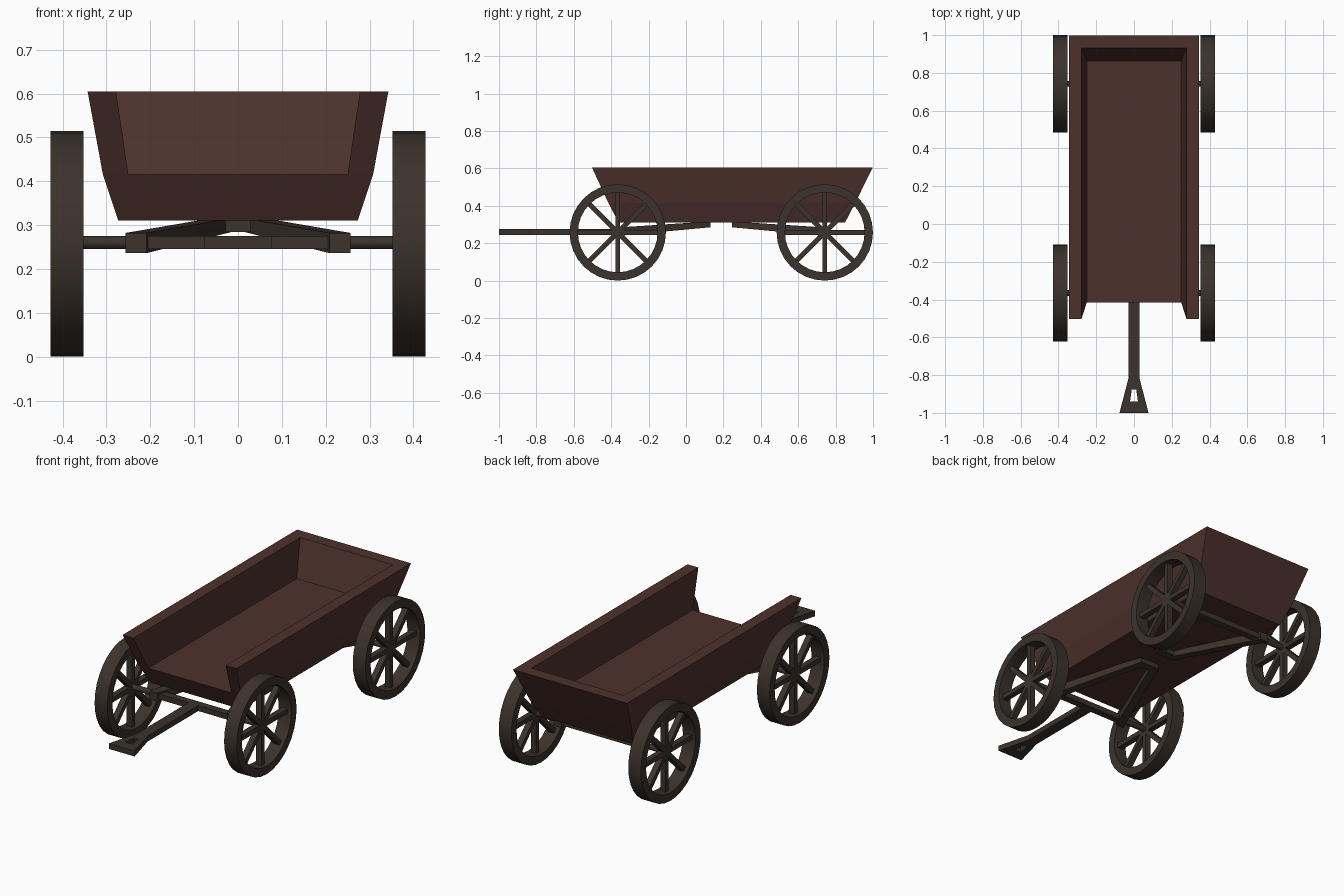
import bpy, bmesh, math
from mathutils import Matrix, Vector

if "Cube" in bpy.data.objects:
    bpy.data.objects.remove(bpy.data.objects["Cube"])

def material(name, rgb):
    m = bpy.data.materials.new(name)
    m.diffuse_color = (*rgb, 1)
    m.use_nodes = True
    m.node_tree.nodes["Principled BSDF"].inputs["Base Color"].default_value = m.diffuse_color
    return m

RED = material("red_wood", (0.075, 0.031, 0.025))
DARK = material("dark_wood", (0.045, 0.032, 0.024))

def make(name, bm, mat):
    bmesh.ops.recalc_face_normals(bm, faces=bm.faces)
    me = bpy.data.meshes.new(name)
    bm.to_mesh(me)
    bm.free()
    me.materials.append(mat)
    ob = bpy.data.objects.new(name, me)
    bpy.context.collection.objects.link(ob)
    return ob

def add_box(bm, lo, hi, rot=Matrix()):
    lo, hi = Vector(lo), Vector(hi)
    m = rot @ Matrix.Translation((lo + hi) / 2) @ Matrix.Diagonal((*(hi - lo), 1))
    bmesh.ops.create_cube(bm, size=1, matrix=m)

def add_loft(bm, a, b):
    # solid between two matching outlines
    va, vb = [bm.verts.new(p) for p in a], [bm.verts.new(p) for p in b]
    n = len(a)
    bm.faces.new(va)
    bm.faces.new(vb)
    for i in range(n):
        j = (i + 1) % n
        bm.faces.new((va[i], va[j], vb[j], vb[i]))

# Bed: flared tray, open at the front
bm = bmesh.new()
def ring(x, y0, y1, z):
    return [bm.verts.new(p) for p in ((-x, y0, z), (x, y0, z), (x, y1, z), (-x, y1, z))]
B = ring(0.273, -0.36, 0.85, 0.31)
M = ring(0.308, -0.415, 0.905, 0.415)
T = ring(0.343, -0.503, 0.998, 0.605)
F = ring(0.25, -0.415, 0.862, 0.415)
I = ring(0.278, -0.503, 0.931, 0.605)
bm.faces.new(B)
bm.faces.new(F)
bm.faces.new((B[0], B[1], M[1], F[1], F[0], M[0]))
for i, j in ((1, 2), (2, 3), (3, 0)):
    for p, q in ((B, M), (M, T), (T, I), (I, F)):
        bm.faces.new((p[i], p[j], q[j], q[i]))
for i in (0, 1):
    bm.faces.new((M[i], F[i], I[i], T[i]))
make("wagon_bed", bm, RED)

# Wheels: rim plus four full-width spokes
R, RI, CZ, SEG = 0.2575, 0.213, 0.2575, 32
def wheel(name, x, y):
    bm = bmesh.new()
    loops = []
    for r, dx in ((R, -0.038), (R, 0.038), (RI, 0.038), (RI, -0.038)):
        loops.append([bm.verts.new((dx, r * math.cos(t), r * math.sin(t)))
                      for t in (2 * math.pi * k / SEG for k in range(SEG))])
    for a in range(4):
        p, q = loops[a], loops[(a + 1) % 4]
        for k in range(SEG):
            n = (k + 1) % SEG
            bm.faces.new((p[k], p[n], q[n], q[k]))
    for k in range(4):
        add_box(bm, (-0.016, -0.22, -0.013), (0.016, 0.22, 0.013),
                Matrix.Rotation(k * math.pi / 4, 4, 'X'))
    ob = make(name, bm, DARK)
    ob.location = (x, y, CZ)
    bpy.context.view_layer.objects.active = ob
    ob.select_set(True)
    bpy.ops.object.shade_smooth_by_angle(angle=math.radians(30))
    ob.select_set(False)

# Running gear: axle, cross beam and V brace; d points towards the middle
def gear(name, y, apex, d):
    bm = bmesh.new()
    bmesh.ops.create_cone(bm, cap_ends=True, segments=16, radius1=0.015, radius2=0.015, depth=0.79,
                          matrix=Matrix.Translation((0, y, 0.26)) @ Matrix.Rotation(math.pi / 2, 4, 'Y'))
    make(name + "_axle", bm, DARK)
    bm = bmesh.new()
    add_box(bm, (-0.23, y - 0.02, 0.245), (0.23, y + 0.02, 0.275))
    ys = y - d * 0.03
    for s in (-1, 1):
        add_loft(bm,
                 [(s * 0.257, ys, 0.236), (s * 0.209, ys, 0.236), (s * 0.209, ys, 0.282), (s * 0.257, ys, 0.282)],
                 [(s * 0.058, apex, 0.285), (s * 0.012, apex, 0.285), (s * 0.012, apex, 0.316), (s * 0.058, apex, 0.316)])
    y0, y1 = sorted((apex, apex - d * 0.045))
    add_box(bm, (-0.058, y0, 0.284), (0.058, y1, 0.315))
    make(name + "_brace", bm, DARK)
    for side, x in (("left", -0.39), ("right", 0.39)):
        wheel(f"{name}_{side}_wheel", x, y)

gear("front", -0.365, 0.13, 1)
gear("rear", 0.742, 0.245, -1)

# Tongue with a flared handle and grip hole
bm = bmesh.new()
Z0, Z1 = 0.245, 0.275
add_box(bm, (-0.03, -0.82, Z0), (0.03, -0.36, Z1))
outer = [(-0.03, -0.82), (0.03, -0.82), (0.077, -1.0), (-0.077, -1.0)]
inner = [(-0.012, -0.875), (0.012, -0.875), (0.021, -0.94), (-0.021, -0.94)]
grid = [[bm.verts.new((*p, z)) for p in o] for o, z in ((outer, Z0), (outer, Z1), (inner, Z1), (inner, Z0))]
for a in range(4):
    p, q = grid[a], grid[(a + 1) % 4]
    for i in range(4):
        j = (i + 1) % 4
        bm.faces.new((p[i], p[j], q[j], q[i]))
make("pull_tongue", bm, DARK)
